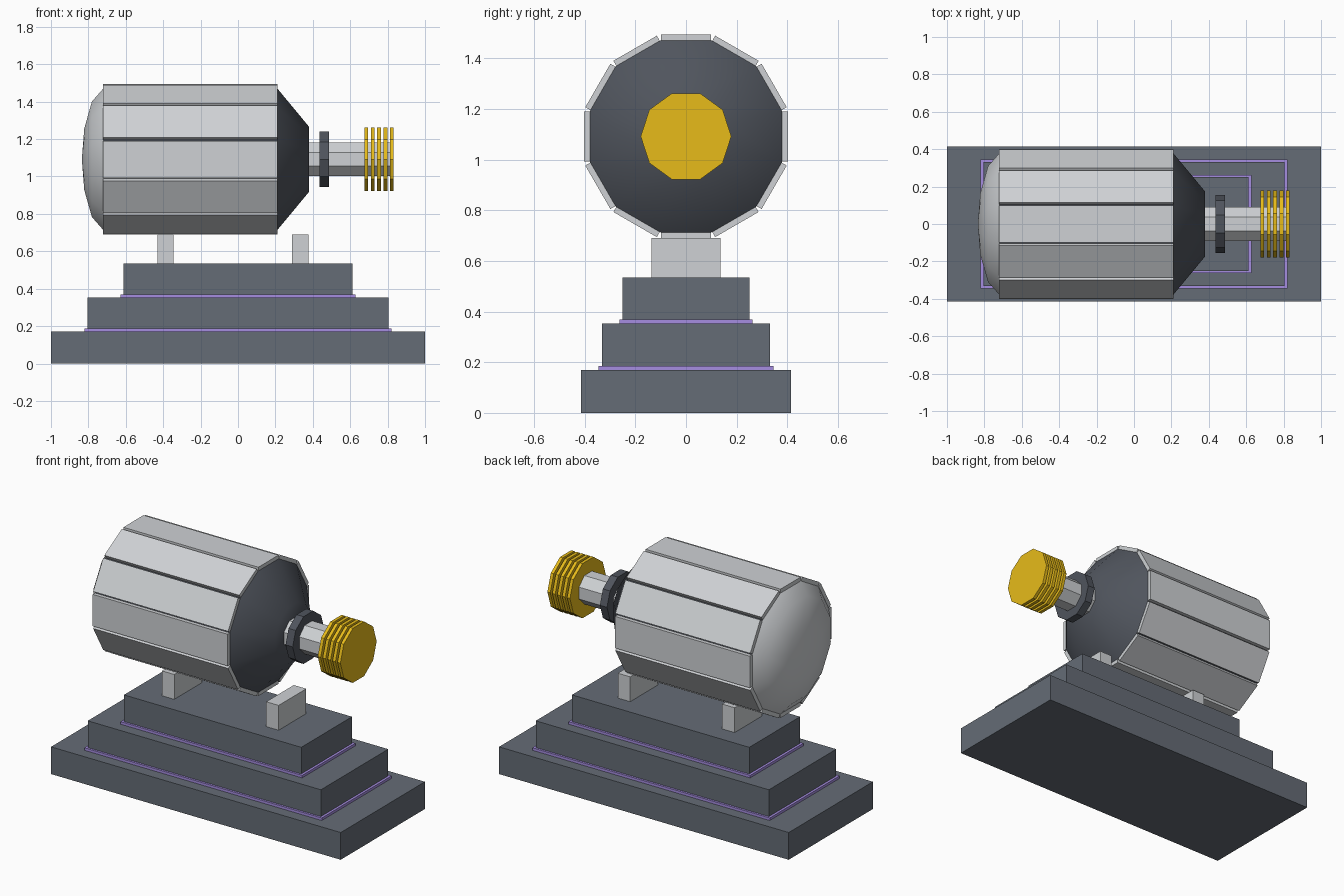
import bpy, bmesh
from math import radians, pi, sin, cos
from mathutils import Matrix

if "Cube" in bpy.data.objects:
    bpy.data.objects.remove(bpy.data.objects["Cube"])

AXIS_Z = 1.092  # height of the barrel axis


def material(name, rgb):
    m = bpy.data.materials.new(name)
    m.diffuse_color = (*rgb, 1)
    m.use_nodes = True
    m.node_tree.nodes["Principled BSDF"].inputs["Base Color"].default_value = m.diffuse_color
    return m


SLATE = material("slate", (0.13, 0.15, 0.18))
DARK = material("dark_metal", (0.08, 0.09, 0.11))
LIGHT = material("light_metal", (0.62, 0.64, 0.66))
PURPLE = material("purple_trim", (0.38, 0.27, 0.75))
GOLD = material("gold", (0.80, 0.50, 0.01))


def finish(name, bm, mat, smooth=None):
    bmesh.ops.recalc_face_normals(bm, faces=bm.faces)
    me = bpy.data.meshes.new(name)
    bm.to_mesh(me)
    bm.free()
    me.materials.append(mat)
    if smooth:
        me.shade_smooth()
        me.set_sharp_from_angle(angle=radians(smooth))
    ob = bpy.data.objects.new(name, me)
    bpy.context.collection.objects.link(ob)
    return ob


def box(name, lo, hi, mat, turn=None):
    bm = bmesh.new()
    bmesh.ops.create_cube(bm, size=1)
    for v in bm.verts:
        v.co = [a + (b - a) * (c + 0.5) for a, b, c in zip(lo, hi, v.co)]
    if turn is not None:
        bm.transform(turn)
    return finish(name, bm, mat)


def turned(name, profile, sides, mat, phase=0.0, smooth=None):
    """Revolve (x, radius) points about the barrel axis; both ends are capped."""
    bm = bmesh.new()
    rings = []
    for x, r in profile:
        n = sides if r > 0 else 1
        rings.append([bm.verts.new((x, r * cos(phase + 2 * pi * i / sides),
                                    AXIS_Z + r * sin(phase + 2 * pi * i / sides)))
                      for i in range(n)])
    for a, b in zip(rings, rings[1:]):
        for i in range(sides):
            j = (i + 1) % sides
            if len(a) == 1:
                bm.faces.new((a[0], b[j], b[i]))
            else:
                bm.faces.new((a[i], a[j], b[j], b[i]))
    for ring in (rings[0], rings[-1]):
        if len(ring) > 1:
            bm.faces.new(ring)
    return finish(name, bm, mat, smooth)


# Stepped plinth with glowing trims
for i, (x, y, z0, z1) in enumerate([(1.0, 0.415, 0, 0.17),
                                    (0.805, 0.332, 0.17, 0.353),
                                    (0.612, 0.25, 0.353, 0.535)]):
    box(f"plinth_tier_{i + 1}", (-x, -y, z0), (x, y, z1), SLATE)
    if i:
        box(f"plinth_trim_{i}", (-x - 0.015, -y - 0.013, z0),
            (x + 0.015, y + 0.013, z0 + 0.016), PURPLE)

# Support feet
for name, x in (("rear_support", -0.388), ("front_support", 0.333)):
    box(name, (x - 0.043, -0.136, 0.535), (x + 0.043, 0.136, 0.69), LIGHT)

# Barrel core, flat side up
flat12 = pi / 12
turned("barrel_core", [(-0.72, 0.392), (0.21, 0.392)], 12, DARK, flat12)

# Twelve cladding panels
for i in range(12):
    turn = Matrix.Translation((0, 0, AXIS_Z)) @ Matrix.Rotation(i * pi / 6, 4, 'X')
    box(f"barrel_panel_{i + 1}", (-0.722, -0.099, 0.377), (0.21, 0.099, 0.402), LIGHT, turn)

# Domed rear cap and tapered nose
turned("rear_dome", [(-0.835, 0), (-0.822, 0.17), (-0.781, 0.32), (-0.72, 0.392)],
       12, LIGHT, flat12, 40)
turned("nose_cone", [(0.21, 0.392), (0.38, 0.18)], 12, DARK, flat12, 40)

# Output shaft and collar
turned("shaft", [(0.37, 0.097), (0.82, 0.097)], 8, LIGHT, pi / 8)
turned("collar", [(0.437, 0.155), (0.486, 0.155)], 10, DARK)

# Stack of gold discs on the shaft end
for i in range(5):
    x = 0.676 + 0.034 * i
    turned(f"gold_disc_{i + 1}", [(x, 0.179), (x + 0.02, 0.179)], 10, GOLD)
